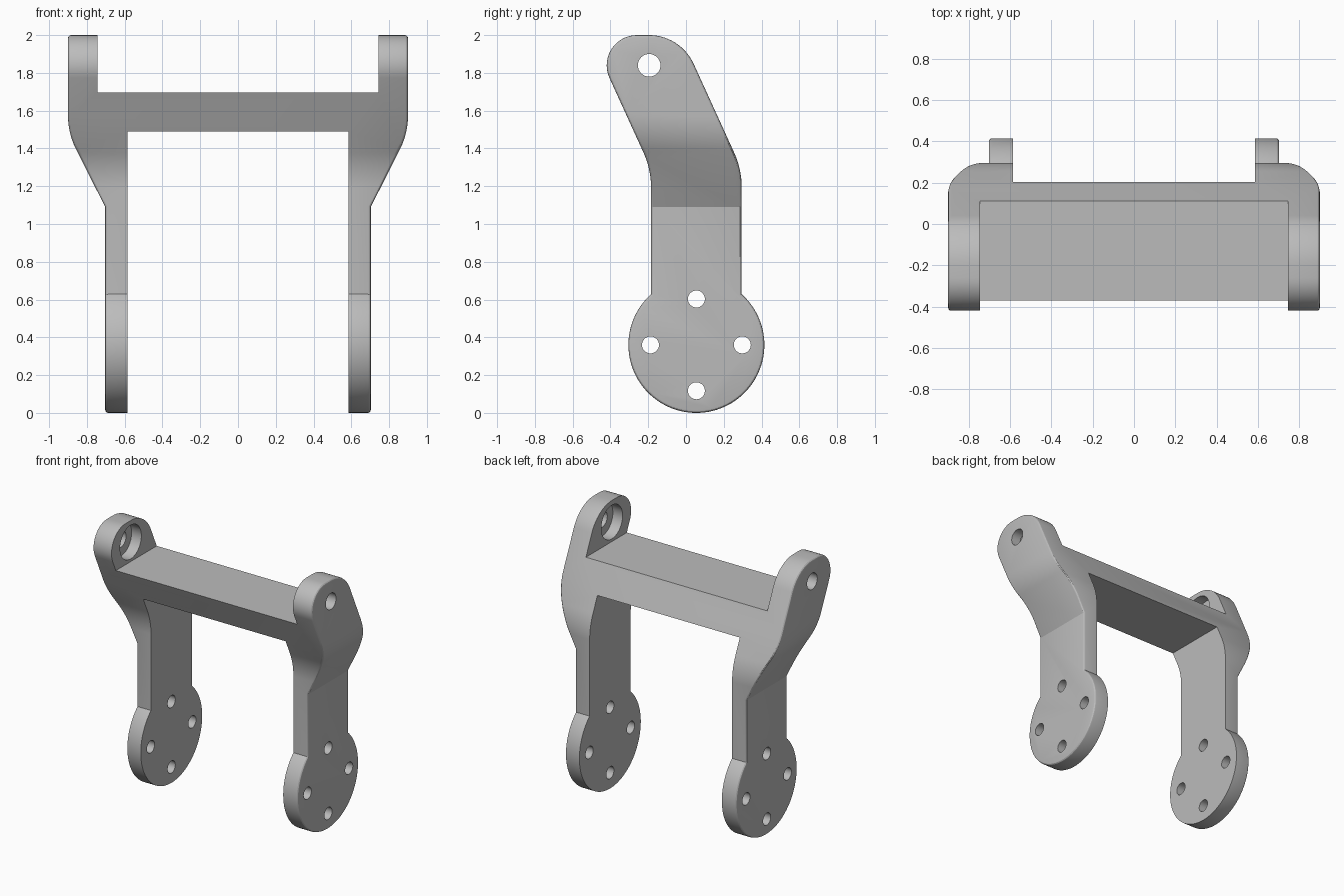
import bpy, bmesh
from math import sin, cos, tan, pi, atan2, asin
from mathutils import Vector

cube = bpy.data.objects.get("Cube")
if cube:
    bpy.data.objects.remove(cube, do_unlink=True)

grey = bpy.data.materials.new("plain grey")
grey.use_nodes = True
grey.diffuse_color = (0.5, 0.5, 0.5, 1)
grey.node_tree.nodes["Principled BSDF"].inputs["Base Color"].default_value = grey.diffuse_color


def rounded(corners, steps=14):
    """Closed outline from (a, b, radius) corners, with an arc at each radius."""
    out = []
    for i, (a, b, r) in enumerate(corners):
        p = Vector((a, b))
        if not r:
            out.append(p)
            continue
        u = (Vector(corners[i - 1][:2]) - p).normalized()
        v = (Vector(corners[(i + 1) % len(corners)][:2]) - p).normalized()
        half = u.angle(v) / 2
        centre = p + (u + v).normalized() * (r / sin(half))
        start = p + u * (r / tan(half)) - centre
        end = p + v * (r / tan(half)) - centre
        a0 = atan2(start.y, start.x)
        turn = (atan2(end.y, end.x) - a0 + pi) % (2 * pi) - pi
        for k in range(steps + 1):
            t = a0 + turn * k / steps
            out.append(centre + Vector((cos(t), sin(t))) * r)
    return out


def circle(centre, r, n=48, start=0.0, sweep=2 * pi):
    return [Vector(centre) + Vector((cos(start + sweep * k / n), sin(start + sweep * k / n))) * r
            for k in range(n)]


def prism(name, outline, place, shift):
    """Closed solid from an outline; place maps its 2D points to 3D."""
    bm = bmesh.new()
    near = [bm.verts.new(place(p)) for p in outline]
    far = [bm.verts.new(v.co + Vector(shift)) for v in near]
    bm.faces.new(near)
    bm.faces.new(far[::-1])
    for i in range(len(near)):
        bm.faces.new((near[i], near[i - 1], far[i - 1], far[i]))
    bmesh.ops.recalc_face_normals(bm, faces=bm.faces[:])
    mesh = bpy.data.meshes.new(name)
    bm.to_mesh(mesh)
    bm.free()
    mesh.materials.append(grey)
    mesh.update()
    obj = bpy.data.objects.new(name, mesh)
    bpy.context.scene.collection.objects.link(obj)
    return obj


def boolean(obj, tool, operation):
    mod = obj.modifiers.new(operation.lower(), "BOOLEAN")
    mod.operation, mod.object, mod.solver = operation, tool, "EXACT"
    bpy.context.view_layer.update()
    bpy.context.view_layer.objects.active = obj
    bpy.ops.object.modifier_apply(modifier=mod.name)
    bpy.data.objects.remove(tool, do_unlink=True)


def along_x(name, outline, x0, x1):
    return prism(name, outline, lambda p: (x0, p.x, p.y), (x1 - x0, 0, 0))


# Side outline: round foot plate, straight shank, bent neck and rounded lug
foot, foot_r, half_w = Vector((0.055, 0.36)), 0.36, 0.24
lean, bend = 0.456, 1.29
back, front = foot.x + half_w, foot.x - half_w
neck = asin(half_w / foot_r)
shank_z = foot.y + foot_r * cos(neck)
side = rounded([(back, shank_z, 0),
                (back, bend, 0.45),
                (back - lean * (2 - bend), 2, 0.26),
                (front - lean * (2 - bend), 2, 0.16),
                (front, bend, 0.45),
                (front, shank_z, 0)])
side += circle(foot, foot_r, 80, pi / 2 + neck, 2 * pi - 2 * neck)[1:]
bracket = along_x("yoke_bracket", side, -1, 1)

# Front outline: two legs, flared shoulders, lugs and the crossbar
right_half = [(0.585, 1.49, 0), (0.585, -0.1, 0), (0.703, -0.1, 0), (0.703, 1.09, 0),
              (0.9, 1.48, 0.4), (0.9, 2.1, 0), (0.745, 2.1, 0), (0.745, 1.695, 0)]
left_half = [(-x, z, r) for x, z, r in reversed(right_half)]
yoke = prism("yoke_cutter", rounded(right_half + left_half),
             lambda p: (p.x, -1, p.y), (0, 2, 0))
boolean(bracket, yoke, "INTERSECT")

# Soft rounding along the outer rim of both arms
bm = bmesh.new()
bm.from_mesh(bracket.data)
bmesh.ops.remove_doubles(bm, verts=bm.verts[:], dist=0.0005)
bm.normal_update()


def outward(f):
    return f.normal.x * (1 if f.calc_center_median().x > 0 else -1)


rim = []
for e in bm.edges:
    if len(e.link_faces) == 2 and min(abs(v.co.x) for v in e.verts) > 0.69:
        low, high = sorted(outward(f) for f in e.link_faces)
        if abs(low) < 0.02 and high > 0.3:
            rim.append(e)
bmesh.ops.bevel(bm, geom=rim, offset=0.016, segments=3, profile=0.5,
                affect="EDGES", clamp_overlap=False)
bm.to_mesh(bracket.data)
bm.free()
bracket.data.update()

# Bolt holes in the foot plates
for k in range(4):
    spot = foot + Vector((cos(k * pi / 2), sin(k * pi / 2))) * 0.243
    boolean(bracket, along_x("bolt_hole", circle(spot, 0.045, 32), -1, 1), "DIFFERENCE")

# Pivot holes through the lugs, with a wider recess on the inner faces
pivot = (-0.195, 1.84)
boolean(bracket, along_x("pivot_hole", circle(pivot, 0.06, 32), -1, 1), "DIFFERENCE")
boolean(bracket, along_x("pivot_recess", circle(pivot, 0.125), -0.825, 0.825), "DIFFERENCE")

bpy.ops.object.select_all(action="DESELECT")
bracket.select_set(True)
bpy.context.view_layer.objects.active = bracket
bpy.ops.object.shade_smooth_by_angle(angle=0.45)
